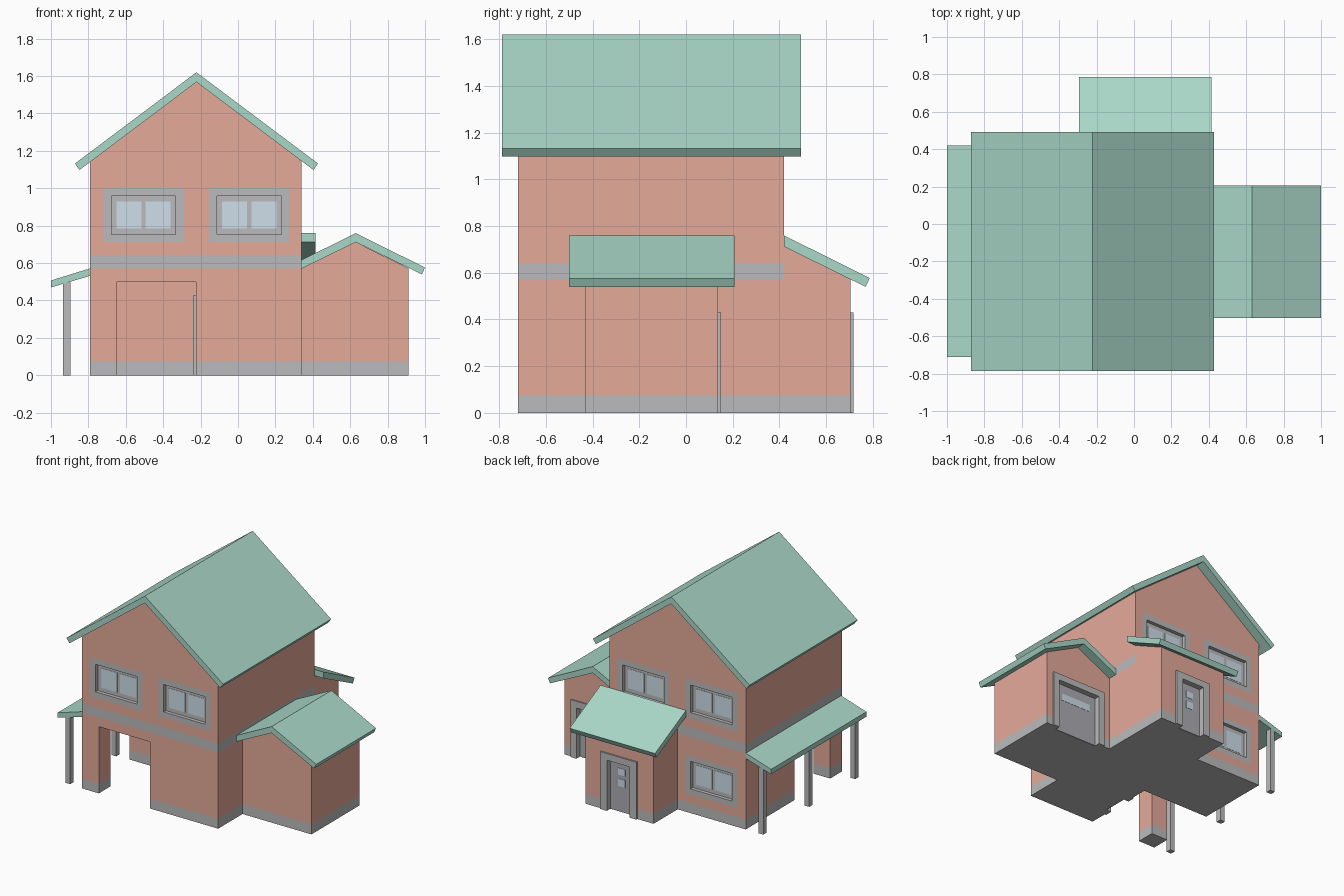
import bpy, bmesh
from math import pi
from mathutils import Matrix

if "Cube" in bpy.data.objects:
    bpy.data.objects.remove(bpy.data.objects["Cube"])


def material(name, r, g, b):
    m = bpy.data.materials.new(name)
    m.diffuse_color = (r, g, b, 1)
    m.use_nodes = True
    m.node_tree.nodes["Principled BSDF"].inputs["Base Color"].default_value = m.diffuse_color
    return m


CORAL = material("coral", 0.78, 0.40, 0.32)
GREY = material("grey", 0.50, 0.50, 0.51)
TEAL = material("teal", 0.40, 0.68, 0.58)
DOOR = material("door_grey", 0.42, 0.42, 0.45)
GLASS = material("glass", 0.62, 0.73, 0.82)


def finish(name, bm, mats):
    bmesh.ops.recalc_face_normals(bm, faces=bm.faces)
    me = bpy.data.meshes.new(name)
    bm.to_mesh(me)
    bm.free()
    for m in mats:
        me.materials.append(m)
    ob = bpy.data.objects.new(name, me)
    bpy.context.collection.objects.link(ob)
    return ob


def prism(name, profile, axis, lo, hi, mats, bands=()):
    """Extrude a 2D profile along an axis; faces inside a z band become grey."""
    place = {"x": lambda a, b, t: (t, a, b),
             "y": lambda a, b, t: (a, t, b),
             "z": lambda a, b, t: (a, b, t)}[axis]
    bm = bmesh.new()
    face = bm.faces.new([bm.verts.new(place(a, b, lo)) for a, b in profile])
    ext = bmesh.ops.extrude_face_region(bm, geom=[face])["geom"]
    shift = place(0, 0, hi - lo)
    bmesh.ops.translate(bm, vec=shift, verts=[g for g in ext if isinstance(g, bmesh.types.BMVert)])
    for z in {z for band in bands for z in band if z > 0}:
        bmesh.ops.bisect_plane(bm, geom=bm.verts[:] + bm.edges[:] + bm.faces[:],
                               plane_co=(0, 0, z), plane_no=(0, 0, 1))
    for f in bm.faces:
        z = f.calc_center_median().z
        f.material_index = int(any(a - 0.2 * (a == 0) <= z < b for a, b in bands))
    return finish(name, bm, mats)


def boxes(name, specs, mat, matrix=Matrix()):
    """One mesh made of several (x0, x1, y0, y1, z0, z1) boxes."""
    bm = bmesh.new()
    for x0, x1, y0, y1, z0, z1 in specs:
        m = (Matrix.Translation(((x0 + x1) / 2, (y0 + y1) / 2, (z0 + z1) / 2))
             @ Matrix.Diagonal((x1 - x0, y1 - y0, z1 - z0, 1)))
        bmesh.ops.create_cube(bm, size=1, matrix=matrix @ m)
    return finish(name, bm, [mat])


def cut(target, cutter):
    mod = target.modifiers.new("cut", "BOOLEAN")
    mod.operation = "DIFFERENCE"
    mod.solver = "EXACT"
    mod.object = cutter
    bpy.context.view_layer.objects.active = target
    bpy.ops.object.modifier_apply(modifier=mod.name)
    bpy.data.objects.remove(cutter)


def at(x, y, z, turn):
    return Matrix.Translation((x, y, z)) @ Matrix.Rotation(turn, 4, "Z")


def window(name, wall, m):
    """Flush frame with a recessed two-pane sash; local front is -y."""
    w, h, iw, ih, d = 0.215, 0.145, 0.172, 0.103, 0.045
    cut(wall, boxes("cutter", [(-w, w, -0.1, d, -h, h)], CORAL, m))
    boxes(name + "_frame", [(-w, -iw, 0, d, -h, h), (iw, w, 0, d, -h, h),
                            (-iw, iw, 0, d, ih, h), (-iw, iw, 0, d, -h, -ih)], GREY, m)
    boxes(name + "_sash", [(-iw, iw, 0.027, d, -ih, ih)], GREY, m)
    boxes(name + "_panes", [(s - 0.067, s + 0.067, 0.025, 0.03, -0.073, 0.073)
                            for s in (-0.078, 0.078)], GLASS, m)


def door(name, wall, m, w, jamb, panes):
    """Slightly proud frame around a recessed leaf; local front is -y."""
    h, d, iw, ih = 0.43, 0.05, w - jamb, 0.43 - 0.05
    cut(wall, boxes("cutter", [(-w, w, -0.05, d, -0.1, h)], CORAL, m))
    boxes(name + "_frame", [(-w, -iw, -0.012, d, 0, h), (iw, w, -0.012, d, 0, h),
                            (-iw, iw, -0.012, d, ih, h)], GREY, m)
    boxes(name + "_leaf", [(-iw, iw, 0.03, d, 0, ih)], DOOR, m)
    boxes(name + "_panes", [(-pw, pw, 0.028, 0.035, a, b) for pw, a, b in panes], GLASS, m)


# walls
BASE, BELT = (0, 0.075), (0.57, 0.64)
main = prism("main_walls", [(-0.79, 0), (0.34, 0), (0.34, 1.145), (-0.222, 1.57), (-0.79, 1.145)],
             "y", -0.72, 0.42, [CORAL, GREY], [BASE, BELT])
side = prism("side_wing_walls", [(0.34, 0), (0.912, 0), (0.912, 0.572), (0.63, 0.712), (0.34, 0.57)],
             "y", -0.432, 0.137, [CORAL, GREY], [BASE])
back = prism("back_wing_walls", [(0.42, 0), (0.705, 0), (0.705, 0.573), (0.42, 0.713)],
             "x", -0.225, 0.34, [CORAL, GREY], [BASE])

# corner entry recess, leaving a square pillar
cut(main, prism("cutter", [(-0.65, -0.9), (-0.225, -0.9), (-0.225, -0.155), (-0.9, -0.155),
                           (-0.9, -0.58), (-0.65, -0.58)],
                "z", -0.1, 0.5, [CORAL, GREY], [BASE]))

# roofs
prism("main_roof", [(-0.222, 1.62), (0.428, 1.132), (0.403, 1.098), (-0.222, 1.568),
                    (-0.847, 1.098), (-0.872, 1.132)], "y", -0.787, 0.492, [TEAL])
prism("side_wing_roof", [(0.63, 0.76), (1.0, 0.576), (0.983, 0.54), (0.63, 0.712),
                         (0.34, 0.57), (0.34, 0.617)], "y", -0.502, 0.207, [TEAL])
prism("back_wing_roof", [(0.42, 0.76), (0.787, 0.577), (0.769, 0.54), (0.42, 0.712)],
      "x", -0.294, 0.415, [TEAL])
prism("porch_roof", [(-0.79, 0.572), (-1.0, 0.507), (-1.0, 0.47), (-0.79, 0.532)],
      "y", -0.71, 0.42, [TEAL])

# porch posts
for i, y in enumerate((-0.69, -0.145, 0.40)):
    boxes(f"porch_post_{i + 1}", [(-0.935, -0.895, y - 0.02, y + 0.02, 0, 0.497)], GREY)

# windows: a pair upstairs front and back, one downstairs at the back
for x in (-0.505, 0.06):
    tag = "left" if x < 0 else "right"
    window(f"front_window_{tag}", main, at(x, -0.72, 0.857, 0))
    window(f"back_window_{tag}", main, at(x, 0.42, 0.857, pi))
window("back_window_lower", main, at(-0.505, 0.42, 0.285, pi))

# doors
small = [(0.03, 0.275, 0.325), (0.03, 0.19, 0.245)]
door("back_door", back, at(0.06, 0.705, 0, pi), 0.15, 0.055, small)
door("entry_door", main, at(-0.225, -0.437, 0, -pi / 2), 0.15, 0.055, small)
door("garage_door", side, at(0.625, 0.137, 0, pi), 0.23, 0.05, [(0.125, 0.255, 0.31)])
